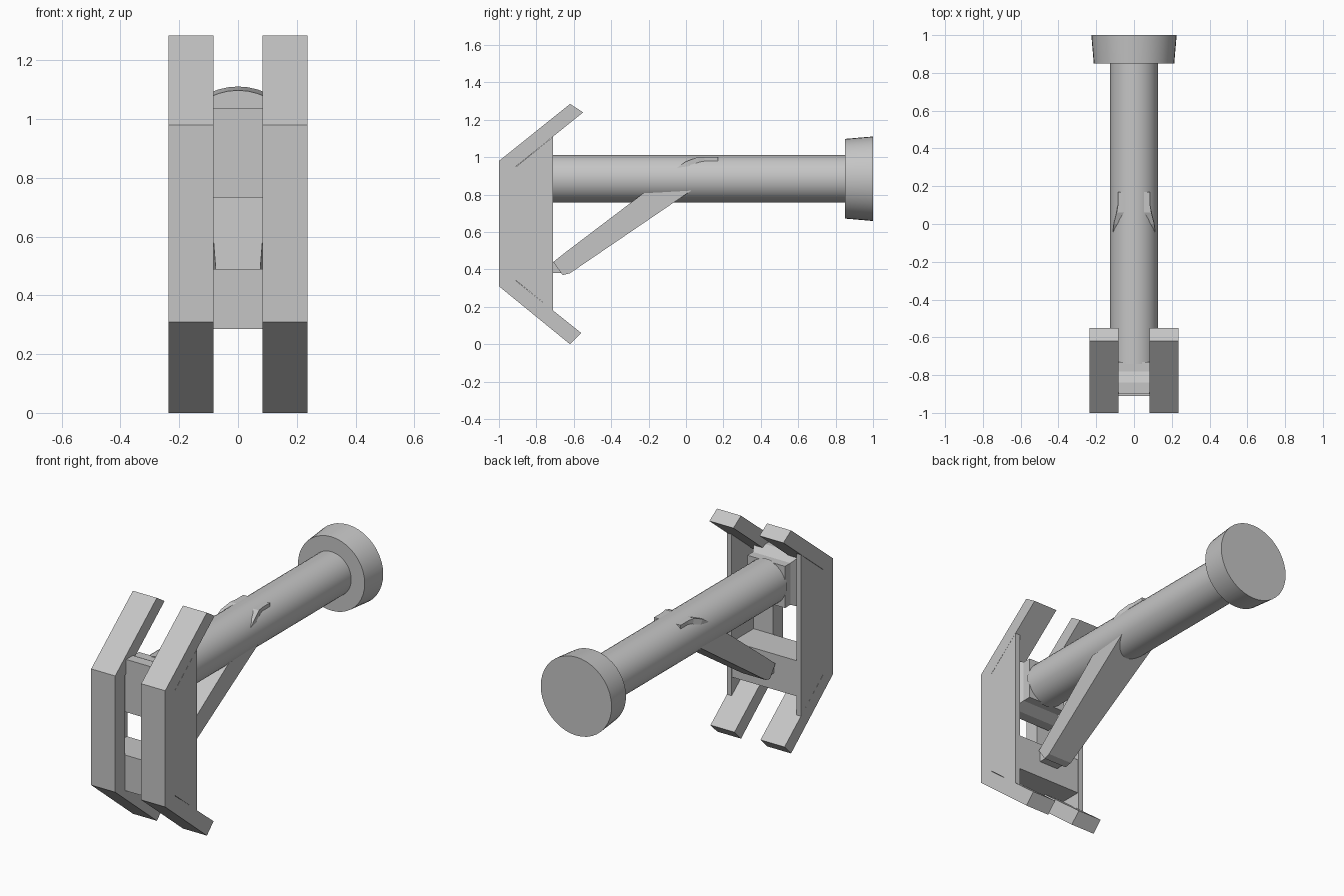
import bpy, bmesh, math

if "Cube" in bpy.data.objects:
    bpy.data.objects.remove(bpy.data.objects["Cube"])

GREY = (0.56, 0.56, 0.56, 1)
grey = bpy.data.materials.new("plain_grey")
grey.use_nodes = True
grey.diffuse_color = GREY
grey.node_tree.nodes["Principled BSDF"].inputs["Base Color"].default_value = GREY


def loft(name, rings, smooth=False):
    """Skin a list of equal-sized point rings and cap both ends."""
    bm = bmesh.new()
    loops = [[bm.verts.new(p) for p in ring] for ring in rings]
    n = len(loops[0])
    for a, b in zip(loops, loops[1:]):
        for i in range(n):
            j = (i + 1) % n
            bm.faces.new((a[i], a[j], b[j], b[i]))
    bm.faces.new(loops[0])
    bm.faces.new(loops[-1])
    bmesh.ops.recalc_face_normals(bm, faces=bm.faces)
    mesh = bpy.data.meshes.new(name)
    bm.to_mesh(mesh)
    bm.free()
    mesh.materials.append(grey)
    obj = bpy.data.objects.new(name, mesh)
    bpy.context.collection.objects.link(obj)
    if smooth:
        bpy.ops.object.select_all(action='DESELECT')
        obj.select_set(True)
        bpy.context.view_layer.objects.active = obj
        bpy.ops.object.shade_smooth_by_angle(angle=math.radians(30))
    return obj


def extrude_x(name, profile, x0, x1):
    """Extrude a (y, z) profile between two x positions."""
    return loft(name, [[(x, y, z) for y, z in profile] for x in (x0, x1)])


def circle(y, radius, sides=40):
    return [(radius * math.cos(t), y, AXIS + radius * math.sin(t))
            for t in (math.tau * i / sides for i in range(sides))]


def square(y, half):
    return [(sx * half, y, AXIS + sz * half)
            for sx, sz in ((-1, -1), (1, -1), (1, 1), (-1, 1))]


AXIS = 0.885

# Bent bars with a thin web along the outer edge, mirrored left and right
bar = [(-1, 0.31), (-1, 0.98), (-0.62, 1.285), (-0.55, 1.24),
       (-0.91, 0.95), (-0.91, 0.34), (-0.56, 0.06), (-0.62, 0)]
web = [(-0.92, 0.35), (-0.71, 0.18), (-0.71, 1.11), (-0.92, 0.94)]
for side, s in (("left", 1), ("right", -1)):
    extrude_x(side + "_bent_bar", bar, s * 0.083, s * 0.236)
    extrude_x(side + "_web", web, s * 0.206, s * 0.236)

# Upper mounting block, stepping down to the tube
loft("upper_block", [square(-0.9, 0.152), square(-0.84, 0.152),
                     square(-0.78, 0.12), square(-0.73, 0.12)])

# Lower crosspiece between the webs, with a small lug for the strut
extrude_x("lower_crosspiece", [(-0.91, 0.285), (-0.715, 0.285),
                               (-0.715, 0.49), (-0.91, 0.49)], -0.206, 0.206)
extrude_x("strut_lug", [(-0.72, 0.38), (-0.66, 0.38),
                        (-0.66, 0.44), (-0.72, 0.44)], -0.06, 0.06)

# Tube and end cap
loft("tube", [circle(-0.74, 0.127), circle(0.86, 0.127)], smooth=True)
loft("end_cap", [circle(0.85, 0.213), circle(1, 0.226)], smooth=True)

# Diagonal strut: top point, bottom point and half width of each section
strut = [((-0.71, 0.44), (-0.66, 0.37), 0.073),
         ((-0.64, 0.495), (-0.62, 0.38), 0.076),
         ((-0.04, 0.95), (0.07, 0.85), 0.112),
         ((0.0, 0.977), (0.08, 0.88), 0.107),
         ((0.06, 1.0), (0.09, 0.9), 0.092),
         ((0.10, 1.0), (0.10, 0.9), 0.085),
         ((0.17, 1.0), (0.17, 0.9), 0.085)]
loft("diagonal_strut", [[(-w, *top), (w, *top), (w, *low), (-w, *low)]
                        for top, low, w in strut])
